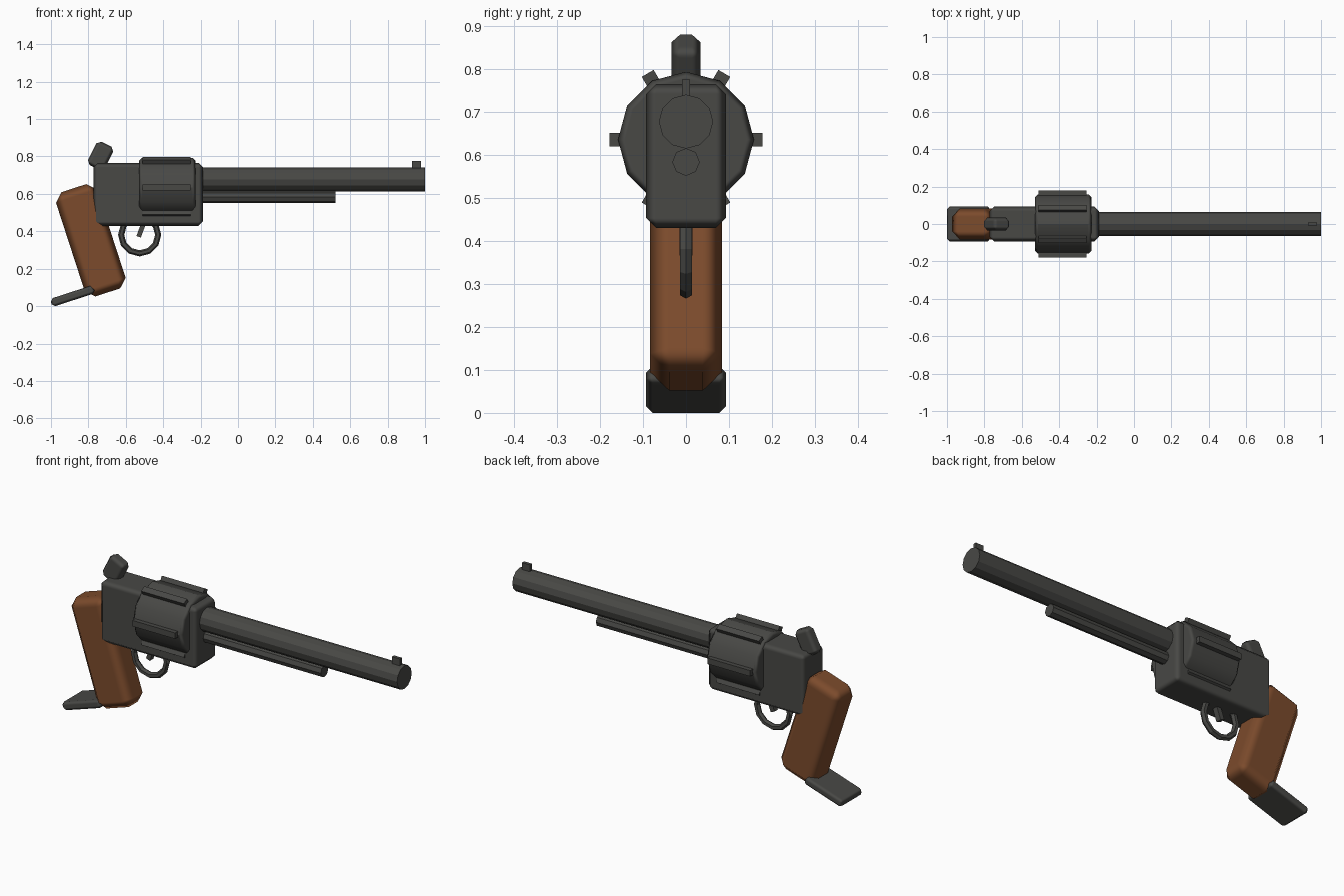
import bpy
from math import radians, sin, cos, pi

if "Cube" in bpy.data.objects:
    bpy.data.objects.remove(bpy.data.objects["Cube"])


def material(name, rgb):
    m = bpy.data.materials.new(name)
    m.diffuse_color = (*rgb, 1)
    m.use_nodes = True
    m.node_tree.nodes["Principled BSDF"].inputs["Base Color"].default_value = m.diffuse_color
    return m


STEEL = material("dark_steel", (0.065, 0.065, 0.06))
WOOD = material("brown_wood", (0.2, 0.07, 0.025))


def finish(name, mat, bevel=0):
    ob = bpy.context.object
    ob.name = name
    ob.data.materials.append(mat)
    if bevel:
        bpy.ops.object.transform_apply(location=False, rotation=False, scale=True)
        bpy.ops.object.shade_smooth_by_angle(angle=radians(30))
        mod = ob.modifiers.new("bevel", 'BEVEL')
        mod.width = bevel
        mod.segments = 1
        mod.limit_method = 'ANGLE'
        mod.angle_limit = radians(50)
        mod.harden_normals = True
    return ob


def box(name, loc, size, rot=(0, 0, 0), bevel=0, mat=STEEL):
    bpy.ops.mesh.primitive_cube_add(size=1, location=loc, rotation=[radians(a) for a in rot])
    bpy.context.object.scale = size
    return finish(name, mat, bevel)


def rod(name, x0, x1, z, radius, sides, bevel=0):
    bpy.ops.mesh.primitive_cylinder_add(vertices=sides, radius=radius, depth=x1 - x0,
                                        location=((x0 + x1) / 2, 0, z),
                                        rotation=(0, pi / 2, 0))
    return finish(name, STEEL, bevel)


# Frame
box("frame", (-0.48, 0, 0.597), (0.585, 0.185, 0.335), bevel=0.023)

# Cylinder with six raised ribs
CYL_Z = 0.635
rod("cylinder", -0.53, -0.227, CYL_Z, 0.158, 12, bevel=0.016)
for i in range(6):
    a = i * 60
    r = 0.157
    box(f"cylinder_rib_{i + 1}",
        (-0.382, r * cos(radians(a)), CYL_Z + r * sin(radians(a))),
        (0.257, 0.042, 0.032), rot=(a, 0, 0))

# Barrel, ejector rod and front sight
rod("barrel", -0.22, 1.0, 0.677, 0.063, 12)
rod("ejector_rod", -0.22, 0.52, 0.583, 0.032, 8)
box("front_sight", (0.955, 0, 0.745), (0.048, 0.018, 0.06))

# Hammer
box("hammer", (-0.735, 0, 0.803), (0.1, 0.068, 0.14), rot=(0, 27, 0), bevel=0.02)

# Grip and butt plate
box("grip", (-0.787, 0, 0.352), (0.23, 0.168, 0.586), rot=(0, -18, 0), bevel=0.045, mat=WOOD)
box("butt_plate", (-0.884, 0, 0.054), (0.24, 0.185, 0.045), rot=(0, -18, 0), bevel=0.015)

# Trigger guard and trigger
bpy.ops.mesh.primitive_torus_add(major_segments=12, minor_segments=6, major_radius=0.099,
                                 minor_radius=0.0165, location=(-0.526, 0, 0.381),
                                 rotation=(pi / 2, 0, 0))
finish("trigger_guard", STEEL)
box("trigger", (-0.515, 0, 0.415), (0.025, 0.03, 0.095), rot=(0, 20, 0))
